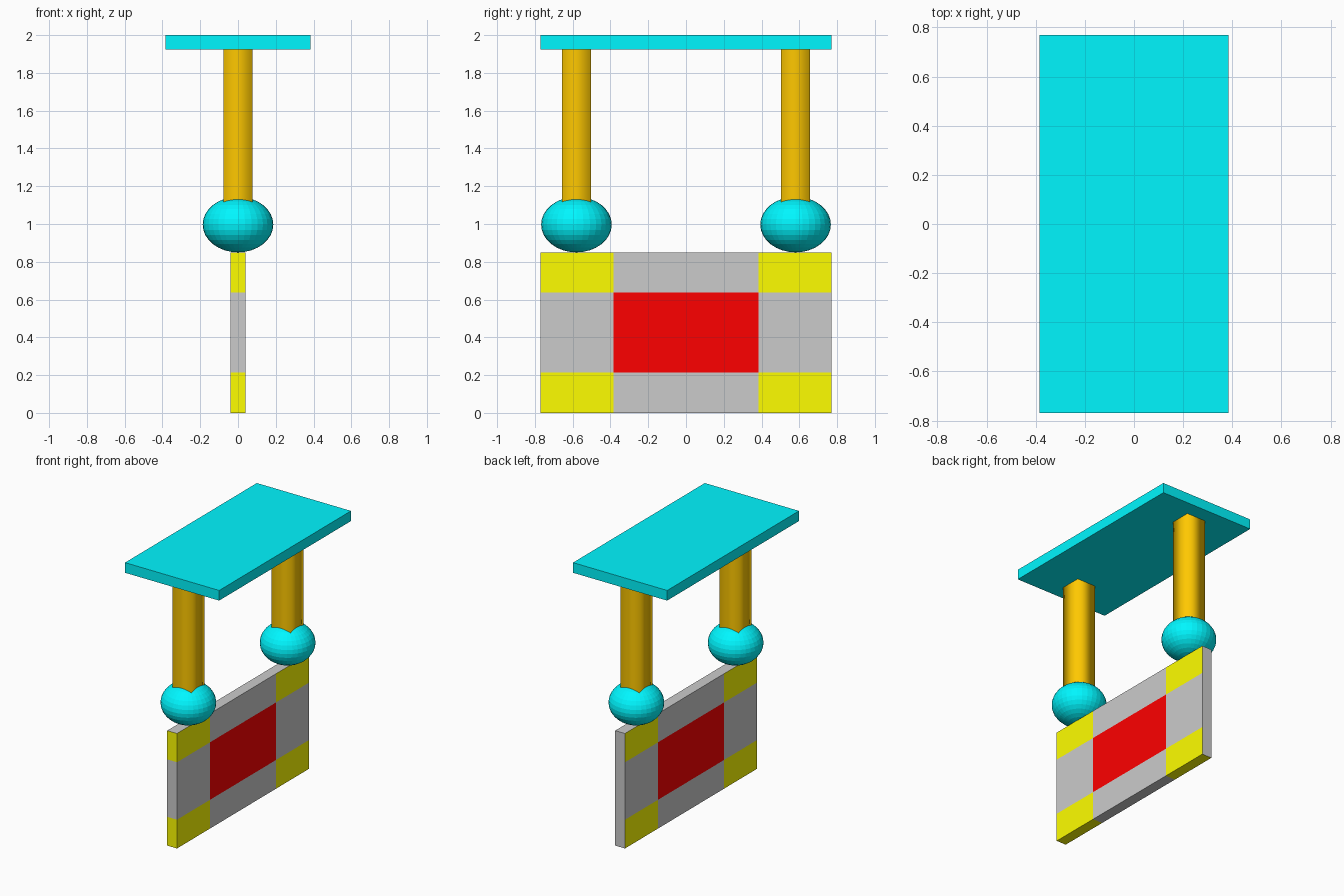
import bpy, bmesh
from mathutils import Matrix, Vector

if "Cube" in bpy.data.objects:
    bpy.data.objects.remove(bpy.data.objects["Cube"])


def material(name, rgb):
    m = bpy.data.materials.new(name)
    m.diffuse_color = (*rgb, 1)
    m.use_nodes = True
    m.node_tree.nodes["Principled BSDF"].inputs["Base Color"].default_value = m.diffuse_color
    return m


GREY = material("grey", (0.8, 0.8, 0.8))
CYAN = material("cyan", (0, 0.93, 1))
ORANGE = material("orange", (1, 0.58, 0))
YELLOW = material("yellow", (1, 1, 0))
RED = material("red", (1, 0, 0))


def finish(bm, name, *mats):
    bmesh.ops.recalc_face_normals(bm, faces=bm.faces)
    me = bpy.data.meshes.new(name)
    bm.to_mesh(me)
    bm.free()
    for m in mats:
        me.materials.append(m)
    ob = bpy.data.objects.new(name, me)
    bpy.context.collection.objects.link(ob)
    return ob


def box(lo, hi):
    bm = bmesh.new()
    lo, hi = Vector(lo), Vector(hi)
    mat = Matrix.Translation((lo + hi) / 2) @ Matrix.Diagonal((*(hi - lo), 1))
    bmesh.ops.create_cube(bm, size=1, matrix=mat)
    return bm


# Top plate
finish(box((-0.385, -0.77, 1.925), (0.385, 0.77, 2.0)), "top_plate", CYAN)

for side, y in (("front", -0.58), ("back", 0.58)):
    # Square post: open-ended and smooth shaded
    bm = box((-0.077, y - 0.077, 1.0), (0.077, y + 0.077, 1.93))
    caps = [f for f in bm.faces if abs(f.normal.z) > 0.5]
    bmesh.ops.delete(bm, geom=caps, context='FACES_ONLY')
    for f in bm.faces:
        f.smooth = True
    finish(bm, side + "_post", ORANGE)

    # Flattened ball under the post
    bm = bmesh.new()
    bmesh.ops.create_uvsphere(
        bm, u_segments=32, v_segments=16, radius=1,
        matrix=Matrix.Translation((0, y, 0.997)) @ Matrix.Diagonal((0.187, 0.187, 0.147, 1)))
    finish(bm, side + "_ball", CYAN)

# Hanging panel, cut into colour bands
H, L = 0.85, 0.77
bm = box((-0.04, -L, 0), (0.04, L, H))
for co, no in (((0, -L / 2, 0), (0, 1, 0)), ((0, L / 2, 0), (0, 1, 0)),
               ((0, 0, H / 4), (0, 0, 1)), ((0, 0, H * 3 / 4), (0, 0, 1))):
    bmesh.ops.bisect_plane(bm, geom=bm.verts[:] + bm.edges[:] + bm.faces[:],
                           plane_co=co, plane_no=no)
bm.normal_update()
for f in bm.faces:
    c, n = f.calc_center_median(), f.normal
    end_y = abs(c.y) > L / 2
    end_z = abs(c.z - H / 2) > H / 4
    # Top edge and back edge stay grey
    if n.z > 0.5 or n.y > 0.5:
        continue
    if end_y and end_z:
        f.material_index = 1
    elif not end_y and not end_z:
        f.material_index = 2
finish(bm, "hanging_panel", GREY, YELLOW, RED)
